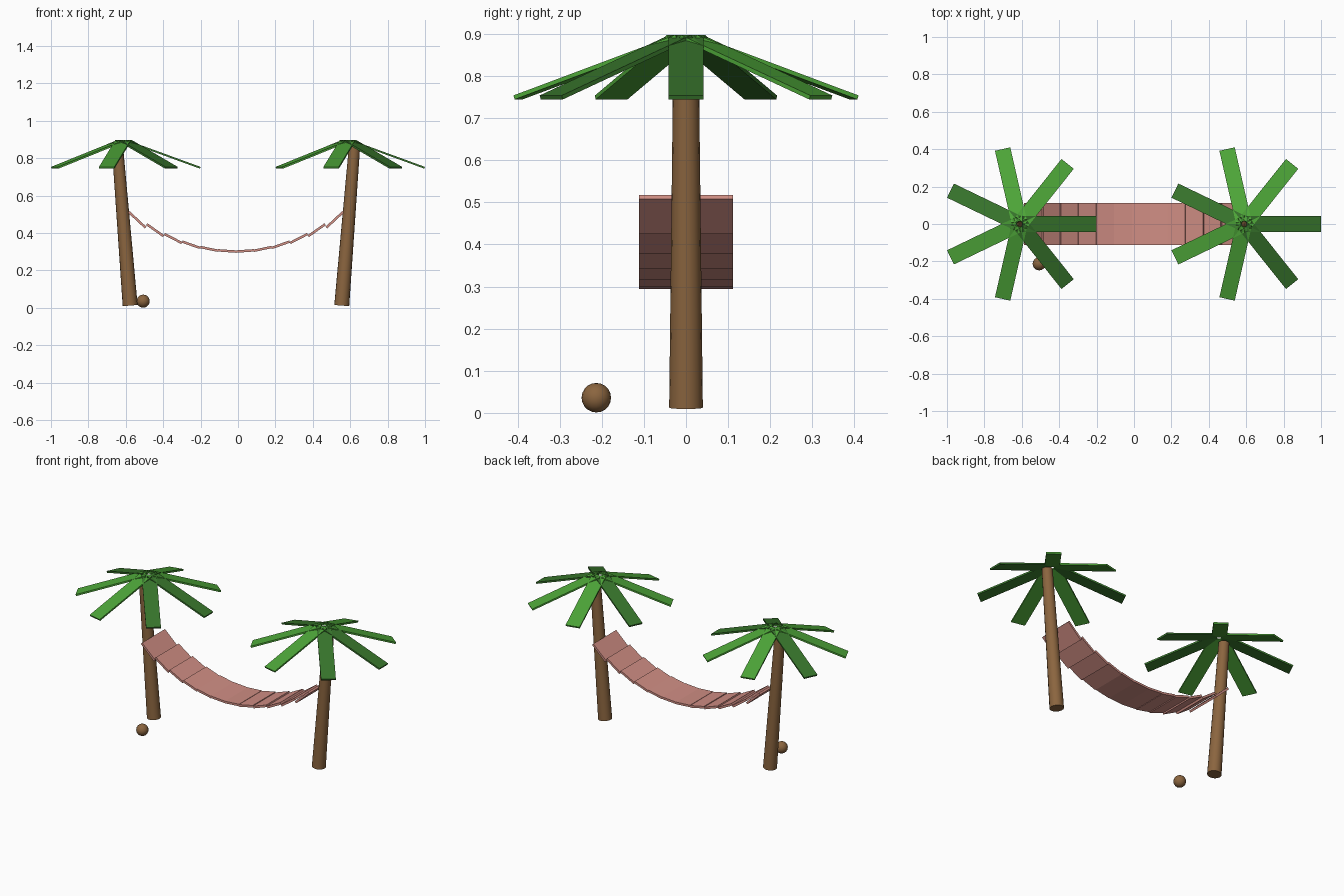
import bpy, bmesh, math
from mathutils import Matrix, Vector

if "Cube" in bpy.data.objects:
    bpy.data.objects.remove(bpy.data.objects["Cube"])

X0 = -0.011  # middle between the two trees


def material(name, r, g, b):
    lin = lambda c: ((c / 255 + 0.055) / 1.055) ** 2.4 if c > 10 else c / 255 / 12.92
    m = bpy.data.materials.new(name)
    m.diffuse_color = (lin(r), lin(g), lin(b), 1)
    m.use_nodes = True
    m.node_tree.nodes["Principled BSDF"].inputs["Base Color"].default_value = m.diffuse_color
    return m


brown = material("bark brown", 139, 101, 63)
light_green = material("light green", 77, 165, 56)
dark_green = material("dark green", 56, 118, 44)
pink = material("cloth pink", 208, 142, 132)


def finish(name, bm, mats, smooth=False):
    me = bpy.data.meshes.new(name)
    bm.to_mesh(me)
    bm.free()
    for m in mats:
        me.materials.append(m)
    ob = bpy.data.objects.new(name, me)
    bpy.context.collection.objects.link(ob)
    if smooth:
        bpy.ops.object.select_all(action='DESELECT')
        ob.select_set(True)
        bpy.context.view_layer.objects.active = ob
        bpy.ops.object.shade_smooth_by_angle(angle=math.radians(40))
    return ob


def box(bm, size, matrix, index=0):
    geo = bmesh.ops.create_cube(bm, size=1, matrix=matrix @ Matrix.Diagonal((*size, 1)))
    for f in {f for v in geo["verts"] for f in v.link_faces}:
        f.material_index = index


for side, label in ((-1, "left"), (1, "right")):
    x = X0 + side * 0.6
    # trunk: tapered, leaning outwards
    bm = bmesh.new()
    bmesh.ops.create_cone(bm, cap_ends=True, segments=16, radius1=0.04, radius2=0.03, depth=0.86,
                          matrix=Matrix.Translation((x, 0, 0.441)) @ Matrix.Rotation(side * 0.08, 4, 'Y'))
    finish(label + "_trunk", bm, [brown], True)

    # crown: seven drooping flat fronds, every third one darker
    bm = bmesh.new()
    for i in range(7):
        m = (Matrix.Translation((x, 0, 0.821)) @ Matrix.Rotation(i * math.tau / 7, 4, 'Z')
             @ Matrix.Translation((0.212, 0, 0)) @ Matrix.Rotation(0.35, 4, 'Y'))
        box(bm, (0.42, 0.084, 0.01), m, 1 if i % 3 == 0 else 0)
    finish(label + "_fronds", bm, [light_green, dark_green])

# hammock: twelve overlapping slats along a sagging curve
bm = bmesh.new()
t = 0.013
for i in range(12):
    u = (i - 5.5) / 6
    a = 0.82 * u
    length = (0.098 - t * abs(math.sin(a))) / math.cos(a)
    m = Matrix.Translation((X0 + 0.576 * u, 0, 0.303 + 0.2 * u * u)) @ Matrix.Rotation(-a, 4, 'Y')
    box(bm, (length, 0.224, t), m)
finish("hammock", bm, [pink])

# coconut on the ground
bm = bmesh.new()
bmesh.ops.create_uvsphere(bm, u_segments=16, v_segments=10, radius=0.035,
                          matrix=Matrix.Translation((-0.507, -0.213, 0.036)))
finish("coconut", bm, [brown], True)
